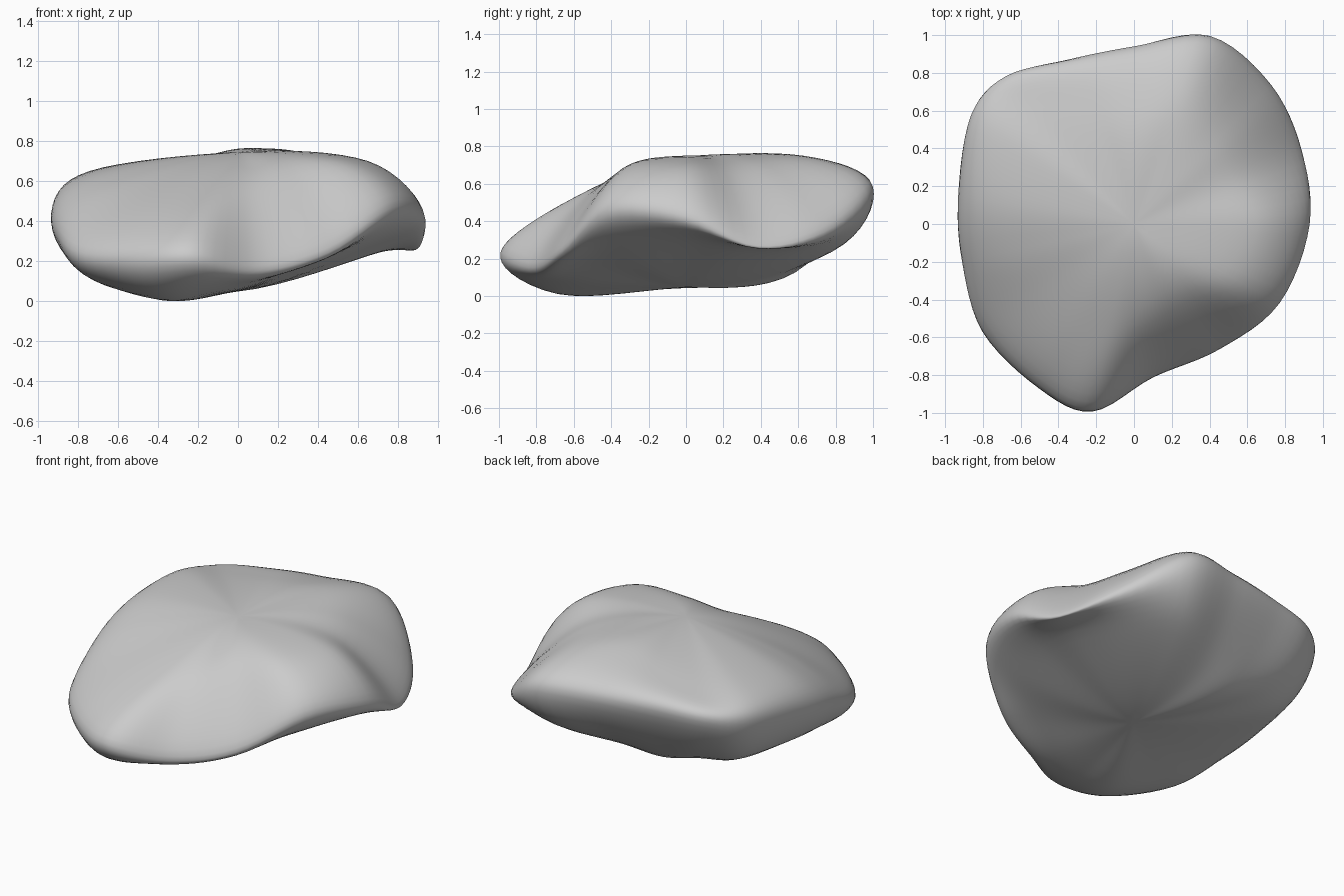
import bpy
import bmesh
from mathutils import Vector

cube = bpy.data.objects.get("Cube")
if cube:
    bpy.data.objects.remove(cube, do_unlink=True)

# Rim x, y, z; shoulder scale, z; underside scale, z
SPOKES = [
    (.93, 0, .43, .70, .70, .75, .28), (.88, .38, .29, .60, .68, .82, .25),
    (.72, .73, .37, .58, .71, .80, .23), (.40, .99, .57, .65, .745, .80, .25),
    (0, .94, .59, .60, .75, .70, .18), (-.35, .87, .57, .70, .70, .65, .12),
    (-.68, .78, .54, .78, .66, .70, .17), (-.86, .57, .47, .84, .655, .75, .16),
    (-.93, .15, .42, .80, .63, .75, .14), (-.91, -.20, .35, .74, .575, .75, .11),
    (-.80, -.57, .25, .62, .54, .75, .06), (-.50, -.87, .23, .62, .52, .75, .01),
    (-.22, -.99, .24, .60, .53, .75, .05), (.10, -.81, .18, .60, .575, .75, .09),
    (.45, -.66, .27, .56, .66, .75, .18), (.77, -.42, .47, .68, .70, .75, .26),
]
TOP, BOTTOM = Vector((0, 0, .745)), Vector((0, 0, .05))
TOP_TILT, BOTTOM_TILT = Vector((.08, .06, 0)), Vector((.1, 0, 0))
AROUND, ALONG = 6, 8


def spline(a, b, c, d, t):
    """Smooth curve through b and c."""
    return (b * 2 + (c - a) * t + (a * 2 - b * 5 + c * 4 - d) * t ** 2
            + (b * 3 - a - c * 3 + d) * t ** 3) / 2


def around(points):
    n = len(points)
    return [spline(*(points[(i + k) % n] for k in (-1, 0, 1, 2)), j / AROUND)
            for i in range(n) for j in range(AROUND)]


def beyond(point, tilt):
    """Guide point past the centre that keeps the surface smooth there."""
    return Vector((-point.x, -point.y, point.z - 2 * tilt.dot(point)))


# Key loops round the stone
under = around([Vector((x * l, y * l, lz)) for x, y, z, u, uz, l, lz in SPOKES])
rim = around([Vector((x, y, z)) for x, y, z, u, uz, l, lz in SPOKES])
shoulder = around([Vector((x * u, y * u, uz)) for x, y, z, u, uz, l, lz in SPOKES])
count = len(rim)

# Smooth meridians from the underside to the top
bm = bmesh.new()
low, high = bm.verts.new(BOTTOM), bm.verts.new(TOP)
columns = []
for lower, edge, upper in zip(under, rim, shoulder):
    keys = [beyond(lower, BOTTOM_TILT), BOTTOM, lower, edge, upper, TOP,
            beyond(upper, TOP_TILT)]
    points = [spline(*keys[s:s + 4], j / ALONG) for s in range(4) for j in range(ALONG)]
    columns.append([bm.verts.new(p) for p in points[1:]])

for i, a in enumerate(columns):
    b = columns[(i + 1) % count]
    bm.faces.new((low, b[0], a[0]))
    bm.faces.new((high, a[-1], b[-1]))
    for j in range(len(a) - 1):
        bm.faces.new((a[j], b[j], b[j + 1], a[j + 1]))

# Settle the stone on the ground
floor = min(v.co.z for v in bm.verts)
bmesh.ops.translate(bm, verts=bm.verts, vec=(0, 0, -floor))
bmesh.ops.recalc_face_normals(bm, faces=bm.faces)
for face in bm.faces:
    face.smooth = True

mesh = bpy.data.meshes.new("stone")
bm.to_mesh(mesh)
bm.free()
stone = bpy.data.objects.new("stone", mesh)
bpy.context.collection.objects.link(stone)

# Stone colour
grey = bpy.data.materials.new("light grey stone")
grey.use_nodes = True
colour = (.6, .6, .6, 1)
grey.diffuse_color = colour
grey.node_tree.nodes["Principled BSDF"].inputs["Base Color"].default_value = colour
mesh.materials.append(grey)
